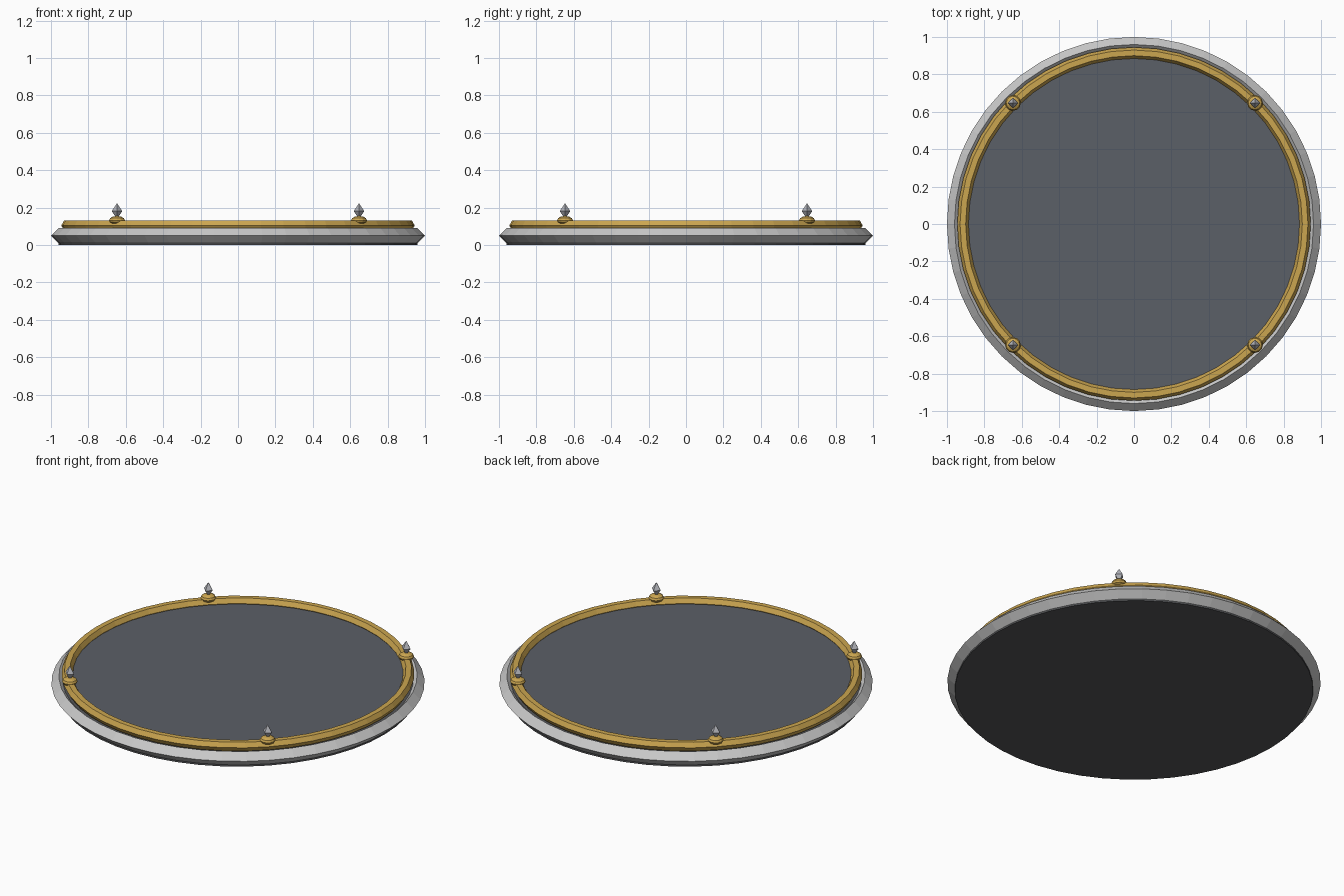
import bpy, math

if "Cube" in bpy.data.objects:
    bpy.data.objects.remove(bpy.data.objects["Cube"])

def mat(name, rgb):
    m = bpy.data.materials.new(name)
    m.diffuse_color = (*rgb, 1)
    m.use_nodes = True
    m.node_tree.nodes["Principled BSDF"].inputs["Base Color"].default_value = m.diffuse_color
    return m

STEEL = mat("steel", (0.58, 0.58, 0.58))
GOLD = mat("gold", (0.60, 0.38, 0.08))
SLATE = mat("slate", (0.105, 0.115, 0.135))
CHARCOAL = mat("charcoal", (0.09, 0.092, 0.098))
SILVER = mat("spike_grey", (0.45, 0.46, 0.50))

def finish(name, material):
    ob = bpy.context.object
    ob.name = name
    ob.data.materials.append(material)
    return ob

def disc(name, r, z0, z1, material):
    bpy.ops.mesh.primitive_cylinder_add(vertices=48, radius=r, depth=z1 - z0,
                                        location=(0, 0, (z0 + z1) / 2))
    return finish(name, material)

def ring(name, major, minor, sides, z, material):
    bpy.ops.mesh.primitive_torus_add(major_radius=major, minor_radius=minor,
                                     major_segments=48, minor_segments=sides,
                                     location=(0, 0, z))
    return finish(name, material)

# Base plate, raised surface, faceted outer rim and gold inner ring
disc("base_plate", 0.96, 0.0, 0.07, CHARCOAL)
disc("top_surface", 0.895, 0.06, 0.10, SLATE)
ring("outer_rim", 0.96, 0.04, 4, 0.05, STEEL)
ring("gold_ring", 0.915, 0.03, 6, 0.104, GOLD)

# Four studs on the ring, each a flattened bead with a diamond spike
for i in range(4):
    a = math.radians(45 + 90 * i)
    x, y = 0.915 * math.cos(a), 0.915 * math.sin(a)
    bpy.ops.mesh.primitive_uv_sphere_add(segments=12, ring_count=6, radius=0.042,
                                         location=(x, y, 0.132))
    finish(f"stud_bead_{i}", GOLD).scale = (1, 1, 0.55)
    for z, h, flip in ((0.202, 0.042, 0), (0.16, 0.042, math.pi)):
        bpy.ops.mesh.primitive_cone_add(vertices=4, radius1=0.028, radius2=0, depth=h,
                                        end_fill_type='NOTHING',
                                        location=(x, y, z), rotation=(flip, 0, 0))
        finish(f"stud_spike_{i}_{'lower' if flip else 'upper'}", SILVER)
